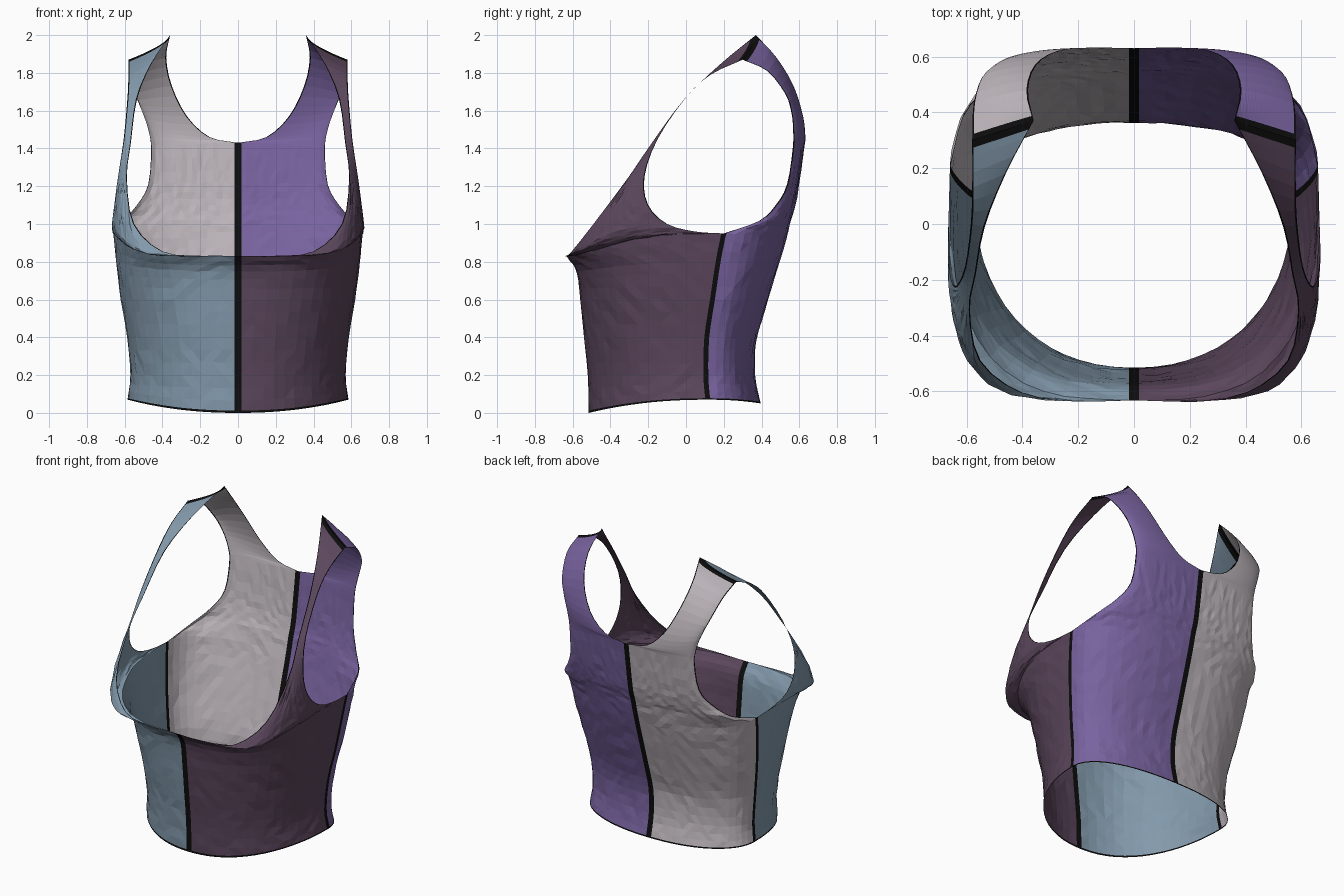
import bpy, bmesh, math, random
from mathutils import Vector

if "Cube" in bpy.data.objects:
    bpy.data.objects.remove(bpy.data.objects["Cube"])

random.seed(4)

def material(name, rgb):
    m = bpy.data.materials.new(name)
    m.diffuse_color = (*rgb, 1)
    m.use_nodes = True
    m.node_tree.nodes["Principled BSDF"].inputs["Base Color"].default_value = m.diffuse_color
    return m

BLACK = material("seam black", (0.004, 0.004, 0.004))
BLUE = material("dusty blue", (0.225, 0.32, 0.41))
PLUM = material("dark plum", (0.105, 0.062, 0.108))
PURPLE = material("violet", (0.19, 0.125, 0.35))
GREY = material("pale grey", (0.51, 0.465, 0.50))

# Rows of a panel from hem to shoulder:
# inner edge point (centre seam / neckline), outer edge point (side seam / armhole), roundness
FRONT = [
    ((0, -.515, .0), (.585, .115, .07), .92),
    ((0, -.52, .2), (.57, .105, .2), .9),
    ((0, -.54, .4), (.587, .11, .4), .86),
    ((0, -.56, .6), (.62, .14, .6), .8),
    ((0, -.58, .75), (.645, .17, .8), .72),
    ((0, -.632, .83), (.66, .2, .95), .65),
    ((.2, -.635, .832), (.664, .05, .96), .7),
    ((.4, -.605, .855), (.667, -.1, 1.0), .82),
    ((.55, -.49, 1.0), (.655, -.2, 1.1), 1.15),
    ((.588, -.31, 1.24), (.635, -.22, 1.25), 1.6),
    ((.567, -.18, 1.43), (.605, -.15, 1.45), 2),
    ((.535, -.01, 1.66), (.585, 0, 1.67), 2),
    ((.46, .18, 1.845), (.58, .13, 1.79), 2),
    ((.36, .37, 2.0), (.58, .3, 1.87), 2),
]
BACK = [
    ((0, .395, .05), (.585, .115, .07), .9),
    ((0, .365, .2), (.57, .105, .2), .87),
    ((0, .37, .37), (.587, .11, .4), .85),
    ((0, .42, .55), (.62, .14, .6), .83),
    ((0, .48, .75), (.645, .17, .8), .82),
    ((0, .53, .92), (.66, .2, .95), .84),
    ((0, .555, 1.02), (.612, .385, 1.015), .95),
    ((0, .58, 1.1), (.535, .475, 1.1), 1.0),
    ((0, .60, 1.22), (.475, .535, 1.21), 1.0),
    ((0, .63, 1.43), (.46, .565, 1.4), 1.0),
    ((.15, .632, 1.46), (.475, .567, 1.5), 1.0),
    ((.27, .62, 1.57), (.505, .558, 1.59), 1.1),
    ((.35, .57, 1.73), (.545, .525, 1.69), 1.3),
    ((.38, .48, 1.88), (.575, .43, 1.81), 1.6),
    ((.36, .37, 2.0), (.58, .3, 1.87), 2),
]
UNDERARM, COLS, STEPS = 5, 16, 3

def spline(values, v):
    """Catmull-Rom through the row values."""
    i = min(int(v), len(values) - 2)
    t = v - i
    p1, p2 = values[i], values[i + 1]
    p0 = values[i - 1] if i > 0 else p1 * 2 - p2
    p3 = values[i + 2] if i + 2 < len(values) else p2 * 2 - p1
    return 0.5 * (2 * p1 + (p2 - p0) * t + (2 * p0 - 5 * p1 + 4 * p2 - p3) * t * t
                  + (3 * p1 - p0 - 3 * p2 + p3) * t ** 3)

def corner_spline(values, v, corner):
    """Two splines that meet in a sharp corner."""
    if v <= corner:
        return spline(values[:corner + 1], v)
    return spline(values[corner:], v - corner)

def resample(pts, d0, d1):
    """Even spacing, with a narrow first and last column for the seams."""
    acc = [0]
    for a, b in zip(pts, pts[1:]):
        acc.append(acc[-1] + (b - a).length)
    L = acc[-1]
    targets = [0] + [d0 + (L - d0 - d1) * k / COLS for k in range(COLS + 1)] + [L]
    out, i = [], 0
    for s in targets:
        while i < len(pts) - 2 and acc[i + 1] < s:
            i += 1
        f = (s - acc[i]) / max(acc[i + 1] - acc[i], 1e-9)
        out.append(pts[i].lerp(pts[i + 1], min(max(f, 0), 1)))
    return out

def row_points(rows, v, neck_row):
    P = corner_spline([Vector(r[0]) for r in rows], v, neck_row)
    Q = corner_spline([Vector(r[1]) for r in rows], v, UNDERARM)
    e = spline([r[2] for r in rows], v)
    # how late the row climbs: low across the bust, early drop at the shoulder
    rise = 2 + 1.6 * max(0, 1 - abs(v - 5.5) / 2.5) - .7 * max(0, v - len(rows) + 2)
    pts = []
    for k in range(61):
        a = math.pi / 2 * k / 60
        s, c = math.sin(a) ** e, max(math.cos(a), 0) ** e
        pts.append(Vector((P.x + (Q.x - P.x) * s, Q.y + (P.y - Q.y) * c,
                           P.z + (Q.z - P.z) * math.sin(a) ** rise)))
    # wide black seams, thin black trim on the open edges
    return resample(pts, .018 if v <= neck_row else .006, .013 if v <= UNDERARM else .006)

def panel(name, rows, neck_row, side, colour):
    top = len(rows) - 1
    vs = sorted({0, .06, top - .16, top} | {k / STEPS for k in range(1, top * STEPS)})
    back = rows is BACK
    bm = bmesh.new()
    grid = []
    for j, v in enumerate(vs):
        line = []
        for i, p in enumerate(row_points(rows, v, neck_row)):
            # slight cloth crumple inside the panel
            if 1 < i < COLS + 1 and 1 < j < len(vs) - 2 and v < 9:
                p = p + Vector([random.uniform(-.003, .003) for _ in range(3)])
            line.append(bm.verts.new((p.x * side, p.y, p.z)))
        grid.append(line)
    for j in range(len(vs) - 1):
        for i in range(COLS + 2):
            q = [grid[j][i], grid[j][i + 1], grid[j + 1][i + 1], grid[j + 1][i]]
            if (side < 0) != back:
                q.reverse()
            f = bm.faces.new(q)
            f.material_index = int(i in (0, COLS + 1) or j in (0, len(vs) - 2))
    bmesh.ops.triangulate(bm, faces=bm.faces[:])
    me = bpy.data.meshes.new(name)
    bm.to_mesh(me)
    bm.free()
    me.materials.append(colour)
    me.materials.append(BLACK)
    bpy.context.collection.objects.link(bpy.data.objects.new(name, me))

# Four cloth panels
panel("front_panel_left", FRONT, 5, -1, BLUE)
panel("front_panel_right", FRONT, 5, 1, PLUM)
panel("back_panel_left", BACK, 9, -1, GREY)
panel("back_panel_right", BACK, 9, 1, PURPLE)
